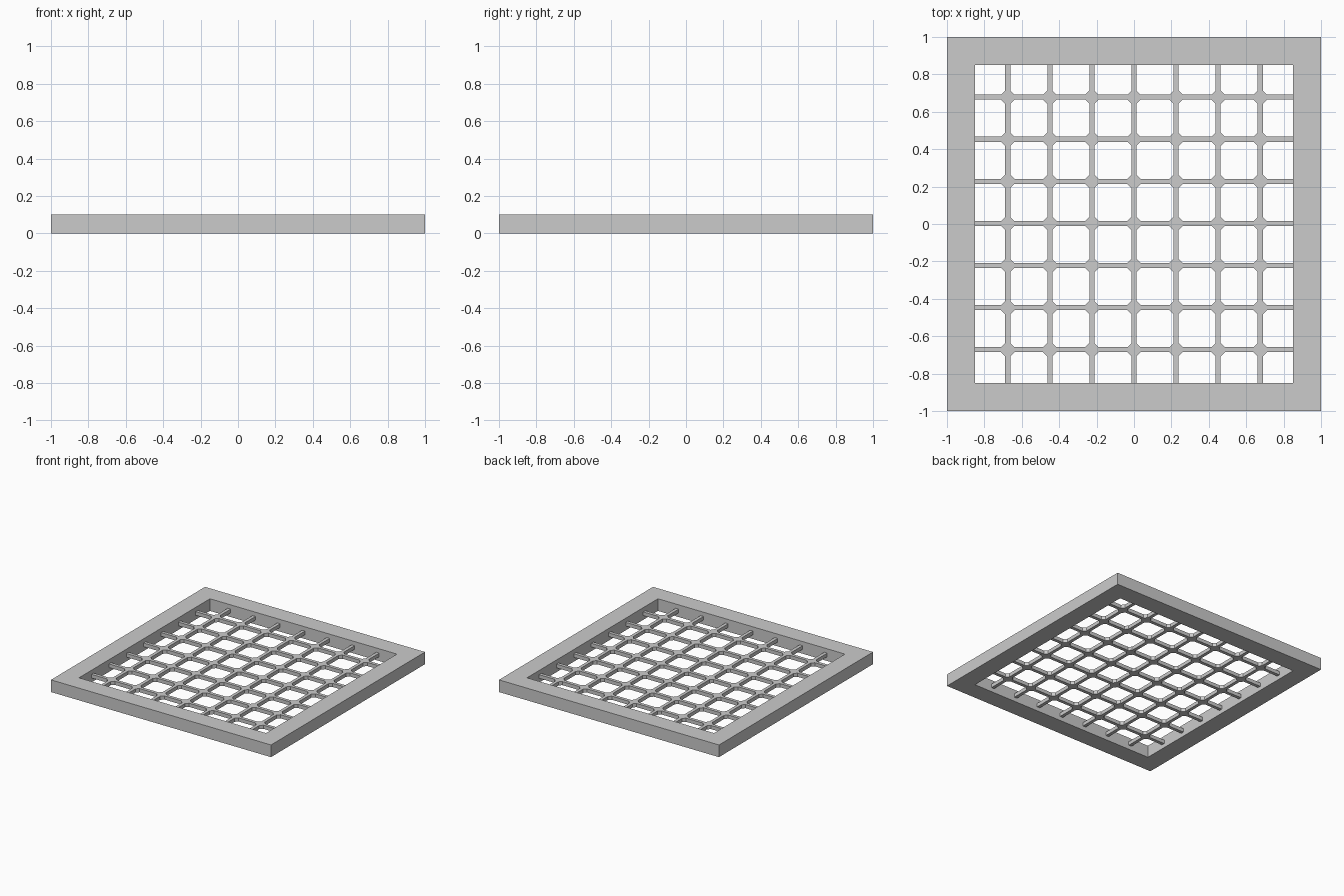
import bpy, bmesh

if "Cube" in bpy.data.objects:
    bpy.data.objects.remove(bpy.data.objects["Cube"])

PITCH, H, C = 0.225, 0.0135, 0.022     # bar spacing, half width, corner chamfer
Z0, Z1 = 0.035, 0.065                  # lattice bottom and top
END = 0.87                             # bars run slightly into the frame
Y_OFF = 0.003


def extrude_object(name, polys, z0, z1):
    """Flat polygons sharing edges, extruded upward to one solid."""
    bm = bmesh.new()
    for poly in polys:
        bm.faces.new([bm.verts.new((x, y, z0)) for x, y in poly])
    bmesh.ops.remove_doubles(bm, verts=bm.verts[:], dist=1e-5)
    ext = bmesh.ops.extrude_face_region(bm, geom=bm.faces[:], use_keep_orig=True)
    verts = [g for g in ext["geom"] if isinstance(g, bmesh.types.BMVert)]
    bmesh.ops.translate(bm, verts=verts, vec=(0, 0, z1 - z0))
    bmesh.ops.recalc_face_normals(bm, faces=bm.faces[:])
    mesh = bpy.data.meshes.new(name)
    bm.to_mesh(mesh)
    bm.free()
    obj = bpy.data.objects.new(name, mesh)
    bpy.context.collection.objects.link(obj)
    return obj


# Square outer frame with mitred corners
outer = [(-1, -1), (1, -1), (1, 1), (-1, 1)]
inner = [(0.85 * x, 0.85 * y) for x, y in outer]
extrude_object("frame", [[outer[i], outer[(i + 1) % 4], inner[(i + 1) % 4], inner[i]]
                         for i in range(4)], 0, 0.1)

# Lattice: octagonal junctions joined by straight bars
polys = []
r = H + C
centres = [PITCH * i for i in range(-3, 4)]
for x in centres:
    for y in centres:
        polys.append([(x + a, y + b) for a, b in
                      [(r, -H), (r, H), (H, r), (-H, r), (-r, H), (-r, -H), (-H, -r), (H, -r)]])
starts = [-END] + [c + r for c in centres]
stops = [c - r for c in centres] + [END]
for c in centres:
    for a, b in zip(starts, stops):
        polys.append([(a, c - H), (b, c - H), (b, c + H), (a, c + H)])
        polys.append([(c - H, a), (c + H, a), (c + H, b), (c - H, b)])
grid = extrude_object("lattice", polys, Z0, Z1)
grid.location.y = Y_OFF
